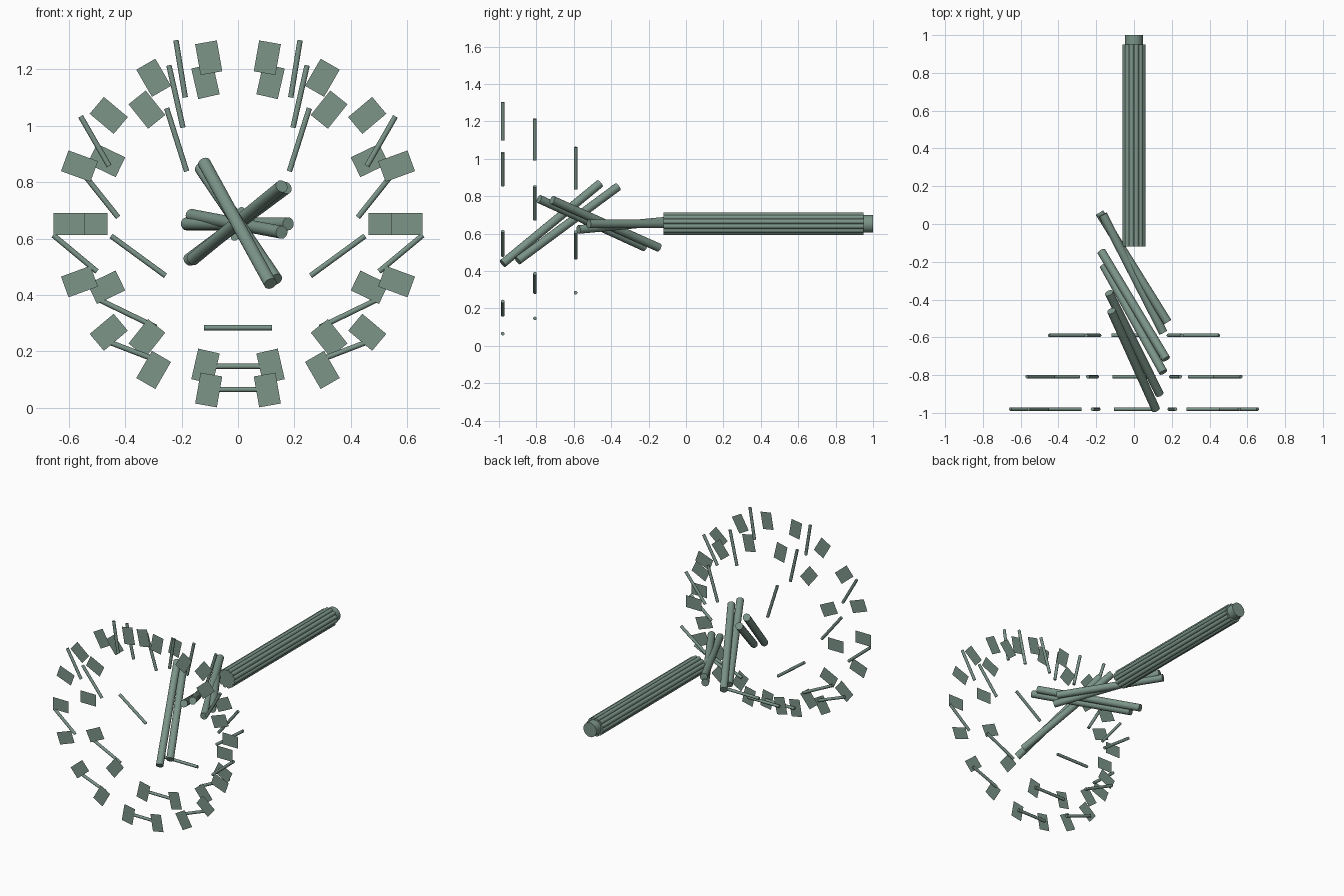
import bpy, math
from mathutils import Vector, Matrix

if "Cube" in bpy.data.objects:
    bpy.data.objects.remove(bpy.data.objects["Cube"])

CZ = 0.652  # height of the central axis

mat = bpy.data.materials.new("grey_green")
mat.diffuse_color = (0.2, 0.3, 0.25, 1)
mat.use_nodes = True
mat.node_tree.nodes["Principled BSDF"].inputs["Base Color"].default_value = mat.diffuse_color


def rod(name, a, b, radius, sides=16):
    a, b = Vector(a), Vector(b)
    bpy.ops.mesh.primitive_cylinder_add(vertices=sides, radius=radius, depth=(b - a).length)
    o = bpy.context.object
    o.name = name
    o.matrix_world = Matrix.Translation((a + b) / 2) @ (b - a).to_track_quat('Z', 'Y').to_matrix().to_4x4()
    bpy.ops.object.shade_smooth_by_angle(angle=math.radians(40))
    o.data.materials.append(mat)
    return o


# Handle: round core with a sleeve of slim rods
rod("handle_core", (0, -0.12, CZ), (0, 1.0, CZ), 0.047, 24)
for i in range(12):
    t = math.radians(15 + 30 * i)
    x, z = 0.048 * math.cos(t), CZ + 0.048 * math.sin(t)
    rod("handle_grip_rod", (x, -0.12, z), (x, 0.95, z), 0.0135, 12)

# Three pairs of crossing sticks
sticks = [
    ((0.115, -0.98, 0.440), (-0.12, -0.46, 0.868)),
    ((0.135, -0.90, 0.455), (-0.132, -0.365, 0.850)),
    ((0.155, -0.785, 0.785), (-0.16, -0.22, 0.527)),
    ((0.170, -0.715, 0.780), (-0.173, -0.145, 0.525)),
    ((0.155, -0.575, 0.622), (-0.165, 0.05, 0.682)),
    ((0.178, -0.520, 0.652), (-0.183, 0.06, 0.652)),
]
for a, b in sticks:
    rod("crossed_stick", a, b, 0.023)

# Three layers of thin ring rods: (x, z) to (x, z), mirrored in x
layers = {
    -0.98: [(0.220, 1.303, 0.187, 1.10), (0.558, 1.033, 0.457, 0.857),
            (0.655, 0.612, 0.500, 0.483), (0.470, 0.238, 0.280, 0.165)],
    -0.808: [(0.245, 1.214, 0.195, 0.993), (0.567, 0.853, 0.425, 0.675),
             (0.500, 0.387, 0.290, 0.285)],
    -0.59: [(0.253, 1.062, 0.182, 0.838), (0.450, 0.609, 0.257, 0.468)],
}
bottoms = {-0.98: (0.105, 0.065), -0.808: (0.115, 0.147), -0.59: (0.12, 0.284)}
for y, rods in layers.items():
    for x0, z0, x1, z1 in rods:
        for s in (-1, 1):
            rod("ring_rod", (s * x0, y, z0), (s * x1, y, z1), 0.0095, 12)
    w, z = bottoms[y]
    rod("ring_bottom_rod", (-w, y, z), (w, y, z), 0.0095, 12)

# Two rings of flat radial plates
for count, radius, y in ((18, 0.598, -0.992), (14, 0.518, -0.82)):
    for i in range(count):
        t = math.tau * i / count
        bpy.ops.mesh.primitive_plane_add(size=1)
        o = bpy.context.object
        o.name = "ring_plate"
        o.matrix_world = (Matrix.Translation((0, y, CZ)) @ Matrix.Rotation(t, 4, 'Y')
                          @ Matrix.Translation((radius, 0, 0)) @ Matrix.Rotation(math.pi / 2, 4, 'X')
                          @ Matrix.Diagonal((0.111, 0.078, 1, 1)))
        o.data.materials.append(mat)
